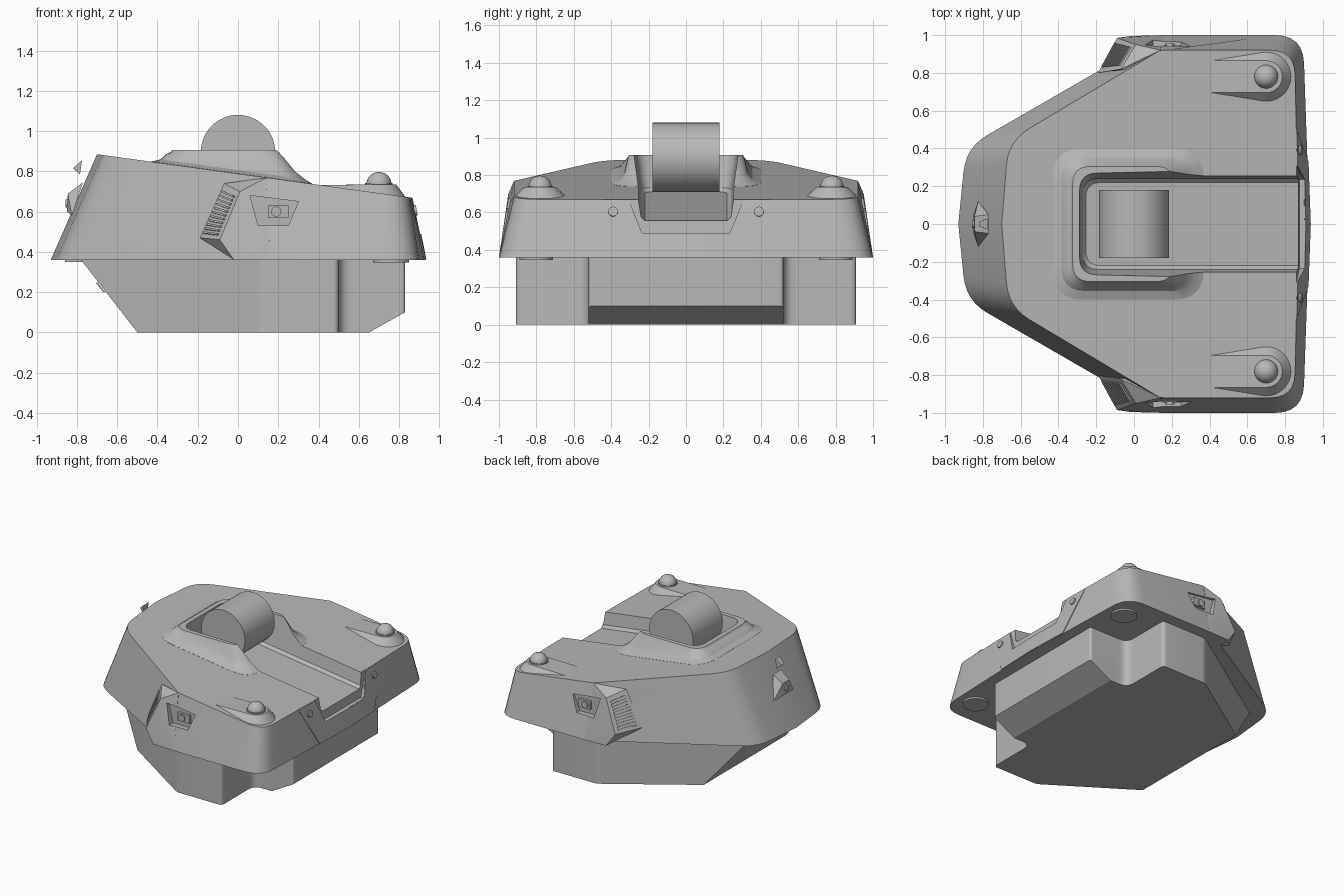
import bpy, bmesh, math
from mathutils import Vector

if "Cube" in bpy.data.objects:
    bpy.data.objects.remove(bpy.data.objects["Cube"])

grey = bpy.data.materials.new("plain_grey")
grey.use_nodes = True
grey.diffuse_color = (0.48, 0.48, 0.48, 1)
grey.node_tree.nodes["Principled BSDF"].inputs["Base Color"].default_value = grey.diffuse_color


def finish(name, bm, angle=28):
    bmesh.ops.recalc_face_normals(bm, faces=bm.faces)
    mesh = bpy.data.meshes.new(name)
    bm.to_mesh(mesh)
    bm.free()
    mesh.materials.append(grey)
    mesh.shade_smooth()
    mesh.set_sharp_from_angle(angle=math.radians(angle))
    obj = bpy.data.objects.new(name, mesh)
    bpy.context.collection.objects.link(obj)
    return obj


def hull(name, points):
    bm = bmesh.new()
    for p in points:
        bm.verts.new(p)
    res = bmesh.ops.convex_hull(bm, input=bm.verts)
    junk = {v for v in res["geom_interior"] + res["geom_unused"] if isinstance(v, bmesh.types.BMVert)}
    bmesh.ops.delete(bm, geom=list(junk), context='VERTS')
    bmesh.ops.dissolve_limit(bm, angle_limit=0.01, verts=bm.verts, edges=bm.edges)
    return finish(name, bm)


def loft(rings):
    bm = bmesh.new()
    loops = [[bm.verts.new(p) for p in ring] for ring in rings]
    n = len(loops[0])
    for a, b in zip(loops, loops[1:]):
        for i in range(n):
            bm.faces.new((a[i], a[(i + 1) % n], b[(i + 1) % n], b[i]))
    bm.faces.new(loops[0])
    bm.faces.new(loops[-1])
    return bm


def outline(half, steps=6):
    """Mirror (x, y, radius) corners over y and round them."""
    pts = half + [(x, -y, r) for x, y, r in reversed(half) if y > 0]
    out = []
    for i, (x, y, r) in enumerate(pts):
        p = Vector((x, y))
        if r == 0:
            out.append(p)
            continue
        a = p + (Vector(pts[i - 1][:2]) - p).normalized() * r
        b = p + (Vector(pts[(i + 1) % len(pts)][:2]) - p).normalized() * r
        for k in range(steps + 1):
            t = k / steps
            out.append(a * (1 - t) ** 2 + p * 2 * t * (1 - t) + b * t * t)
    return out


def deck(x, lift=0.0):
    return 0.885 - 0.138 * (x + 0.7) + lift


def on_deck(pts, lift):
    return [(p.x, p.y, deck(p.x, lift)) for p in pts]


def flat(pts, z):
    return [(p.x, p.y, z) for p in pts]


def box(name, x0, x1, y0, y1, z0, z1):
    return hull(name, [(x, y, z) for x in (x0, x1) for y in (y0, y1) for z in (z0, z1)])


def cylinder(name, centre, axis, radius, length, segments=32):
    bm = bmesh.new()
    bmesh.ops.create_cone(bm, cap_ends=True, segments=segments, radius1=radius,
                          radius2=radius, depth=length)
    rot = Vector((0, 0, 1)).rotation_difference(Vector(axis)).to_matrix()
    bmesh.ops.rotate(bm, verts=bm.verts, matrix=rot)
    bmesh.ops.translate(bm, verts=bm.verts, vec=centre)
    return finish(name, bm)


def cut(target, cutters):
    for c in cutters:
        m = target.modifiers.new("cut", 'BOOLEAN')
        m.operation, m.solver, m.object = 'DIFFERENCE', 'EXACT', c
    bpy.context.view_layer.update()
    mesh = bpy.data.meshes.new_from_object(target.evaluated_get(bpy.context.evaluated_depsgraph_get()))
    target.modifiers.clear()
    target.data = mesh
    mesh.shade_smooth()
    mesh.set_sharp_from_angle(angle=math.radians(28))


# Upper shell with a sloping deck
bottom = outline([(-.93, 0, 0), (-.89, .405, .13), (.14, 1, .02), (.895, 1, .15), (.93, 0, 0)])
top = outline([(-.70, 0, 0), (-.665, .44, .13), (.14, .92, .02), (.85, .92, .13), (.87, 0, 0)])
shell = finish("upper_shell", loft([flat(bottom, .36), on_deck(top, 0)]))

# Raised collar around the roller
def collar_ring(x0, x1, y, r):
    return outline([(x0, y, r), (x1, y, r)])

collar = finish("roller_collar", loft([
    on_deck(collar_ring(-.43, .37, .40, .16), -.03),
    on_deck(collar_ring(-.43, .37, .40, .16), .001),
    on_deck(collar_ring(-.385, .335, .355, .13), .018),
    on_deck(collar_ring(-.355, .29, .33, .11), .05),
    flat(collar_ring(-.335, .22, .312, .10), .895),
    flat(collar_ring(-.325, .21, .305, .095), .907)]), 40)

# Flared rear panel
panel_pts = []
for s in (1, -1):
    panel_pts += [(.924, s * .33, .362), (.862, s * .5, .668), (.8, s * .33, .362), (.8, s * .5, .668)]
panel = hull("rear_panel", panel_pts + [(.936, 0, .362), (.875, 0, .664)])

# Channel cutters
floor_z = -.112
channel = finish("channel_cutter", loft([
    on_deck(outline([(-.255, .22, .08), (1.1, .22, .01)]), floor_z),
    on_deck(outline([(-.27, .24, .08), (1.1, .24, .01)]), floor_z + .02),
    on_deck(outline([(-.30, .285, .10), (1.1, .285, .01)]), floor_z + .30)]))
lip = hull("lip_cutter", [(x, s * y, z) for s in (1, -1) for x, y, z in (
    (.875, .235, .49), (1.1, .235, .49), (.86, .315, .69), (1.1, .315, .69))])

# Side pods, with vents and a latch pocket
pods, pockets = [], []
for s, side in ((1, "left"), (-1, "right")):
    a, b = Vector((-.19, s * .80, .47)), Vector((-.09, s * .985, .46))
    c, d = Vector((.01, s * .95, .70)), Vector((-.07, s * .82, .74))
    pods.append(hull(side + "_pod", [a, b, c, d, (.14, s * .92, .768), (.16, s, .36),
                                     (-.02, s * .995, .36), (-.02, s * .85, .36), (.15, s * .8, .7)]))
    pockets.append(hull(side + "_pocket_cutter", [
        (x, s * y, z) for y in (.925, 1.1)
        for x, z in ((.06, .68), (.30, .65), (.25, .53), (.10, .53))]))
    out = (b - a).cross(d - a).normalized() * s
    out *= 1 if out.y * s > 0 else -1
    slats = 11
    for i in range(slats):
        t = .08 + .84 * i / slats
        ends = [(a.lerp(d, u), b.lerp(c, u)) for u in (t, t + .035)]
        hull(f"{side}_vent_slat_{i + 1}", [e[0].lerp(e[1], k) + out * h
                                           for e in ends for k in (.15, .85) for h in (-.02, .01)])
    box(side + "_latch", .15, .25, s * .92, s * .945, .57, .63)
    cylinder(side + "_latch_button", (.19, s * .94, .60), (0, 1, 0), .025, .03)

for part in [shell, panel] + pods:
    cut(part, [channel, lip] + pockets if part is shell else
        [channel, lip] if part is panel else pockets)
cut(collar, [channel])
for c in [channel, lip] + pockets:
    bpy.data.objects.remove(c)

# Roller
cylinder("roller", (0, 0, .895), (0, 1, 0), .185, .36, 64)

# Lower body: rounded prism trimmed by sloping planes
plan = outline([(-.85, .27, .02), (.12, .91, .03), (.50, .91, .03), (.50, .52, .07), (.83, .52, .02)])
bm = loft([flat(plan, 0), flat(plan, .37)])
for co, no in (((-.5, 0, 0), (-.36, 0, -.28)), ((.65, 0, 0), (.10, 0, -.18))):
    cutting = bmesh.ops.bisect_plane(bm, geom=bm.verts[:] + bm.edges[:] + bm.faces[:],
                                     plane_co=co, plane_no=no, clear_outer=True)
    bmesh.ops.holes_fill(bm, edges=[e for e in bm.edges if e.is_boundary])
finish("lower_body", bm)

# Rear lamps on rounded mounts, feet pads and panel bolts
for s, side in ((1, "left"), (-1, "right")):
    cx, cy = .70, s * .78
    ring = [(math.cos(i * math.tau / 32), math.sin(i * math.tau / 32)) for i in range(32)]
    mount = [(cx + .085 * u, cy + .085 * v, .735) for u, v in ring]
    mount += [(cx + .135 * u, cy + .135 * v, deck(cx + .135 * u, -.005)) for u, v in ring]
    mount += [(.40, cy + w, deck(.40, -.002)) for w in (-.085, .085)]
    hull(side + "_lamp_mount", mount)
    bm = bmesh.new()
    bmesh.ops.create_uvsphere(bm, u_segments=32, v_segments=16, radius=.063)
    bmesh.ops.translate(bm, verts=bm.verts, vec=(cx, cy, .734))
    finish(side + "_lamp", bm)
    cylinder(side + "_lamp_base", (cx, cy, .735), (0, 0, 1), .068, .012)
    cylinder(side + "_foot_pad", (.76, s * .80, .355), (0, 0, 1), .09, .016)
    cylinder(side + "_panel_bolt", (.882, s * .39, .605), (1, 0, .19), .026, .012, 20)

# Nose bracket, clip and underside plates
hull("nose_bracket", [(-.85, s * .05, .60) for s in (1, -1)] + [(-.845, s * .04, .69) for s in (1, -1)]
     + [(-.77, s * .05, .745) for s in (1, -1)] + [(-.825, s * .12, .58) for s in (1, -1)])
cylinder("nose_button", (-.85, 0, .64), (1, 0, 0), .02, .016, 20)
hull("nose_clip", [(-.82, s * .012, .815) for s in (1, -1)] + [(-.775, s * .03, .855) for s in (1, -1)]
     + [(-.785, s * .025, .785) for s in (1, -1)])
box("nose_foot_pad", -.86, -.77, -.09, .09, .35, .365)
hull("belly_plate", [(x, y, z) for y in (-.12, .12) for x, z in (
    (-.70, .25), (-.66, .20), (-.705, .245), (-.668, .198))])
